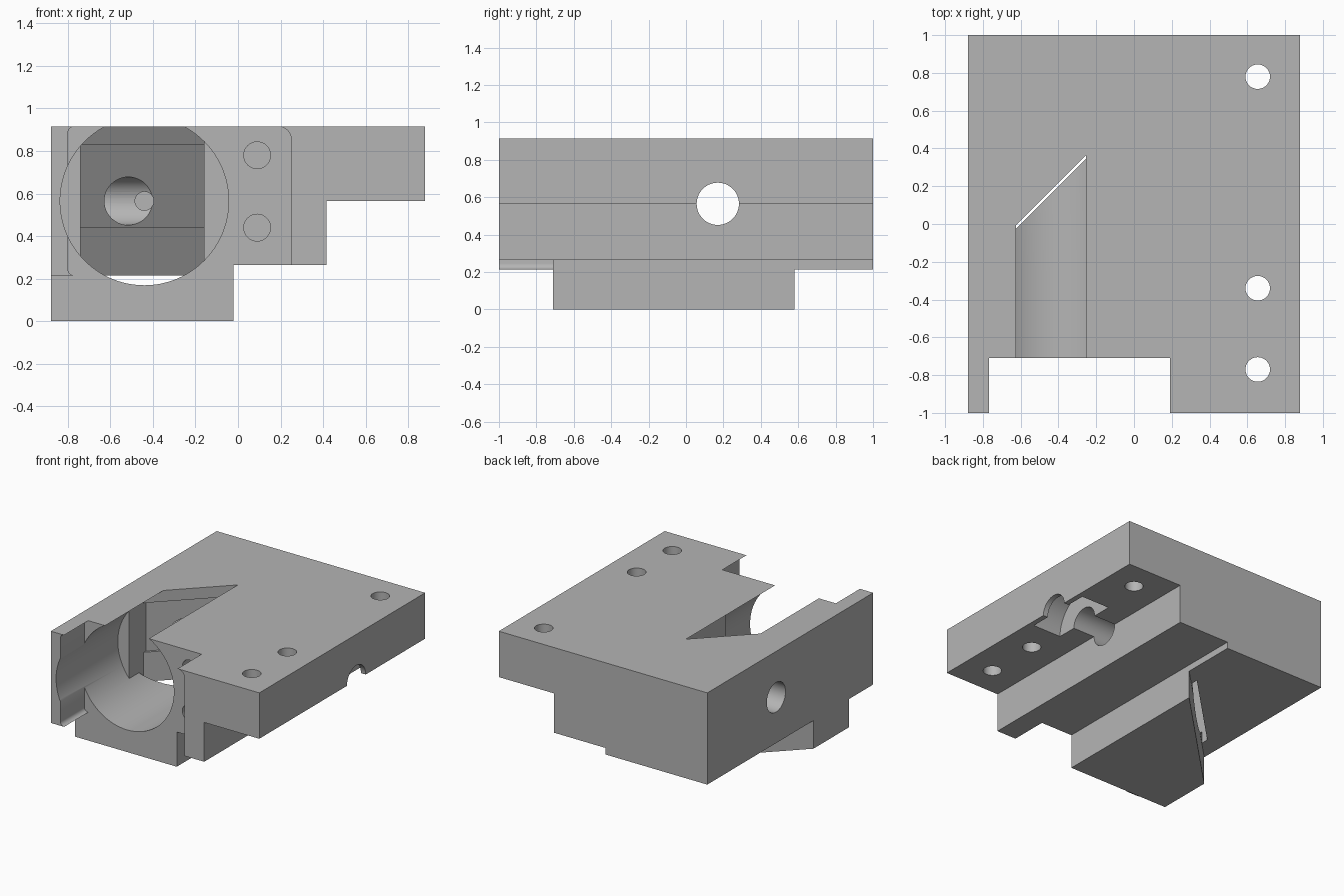
import bpy, bmesh
from math import cos, sin, pi, radians
from mathutils import Matrix, Vector

cube = bpy.data.objects.get("Cube")
if cube:
    bpy.data.objects.remove(cube, do_unlink=True)

grey = bpy.data.materials.new("machined grey")
grey.use_nodes = True
colour = (0.46, 0.46, 0.46, 1)
grey.diffuse_color = colour
grey.node_tree.nodes["Principled BSDF"].inputs["Base Color"].default_value = colour


def prism(name, profile, axis, start, end):
    """Extrude a closed 2D profile along an axis; z uses (x, y), y uses (x, z)."""
    bm = bmesh.new()
    place = {"z": lambda a, b, t: (a, b, t),
             "y": lambda a, b, t: (a, t, b),
             "x": lambda a, b, t: (t, a, b)}[axis]
    face = bm.faces.new([bm.verts.new(place(a, b, start)) for a, b in profile])
    new = bmesh.ops.extrude_face_region(bm, geom=[face])["geom"]
    verts = [v for v in new if isinstance(v, bmesh.types.BMVert)]
    bmesh.ops.translate(bm, verts=verts, vec=Vector(place(0, 0, end - start)))
    bmesh.ops.recalc_face_normals(bm, faces=bm.faces)
    mesh = bpy.data.meshes.new(name)
    bm.to_mesh(mesh)
    bm.free()
    mesh.materials.append(grey)
    ob = bpy.data.objects.new(name, mesh)
    bpy.context.collection.objects.link(ob)
    return ob


def arc(cx, cy, r, a0=0, a1=360, n=8):
    angles = [radians(a0 + (a1 - a0) * i / n) for i in range(n + 1)]
    return [(cx + r * cos(a), cy + r * sin(a)) for a in angles]


def rod(name, cx, cy, r, axis, start, end, n=48):
    return prism(name, arc(cx, cy, r, n=n)[:-1], axis, start, end)


def rect(a0, a1, b0, b1):
    return [(a0, b0), (a1, b0), (a1, b1), (a0, b1)]


def band(x0, x1, near, far):
    """Strip between two parallel 45 degree lines y = x + offset."""
    return [(x0, x0 + near), (x1, x1 + near), (x1, x1 + far), (x0, x0 + far)]


def combine(target, cutter, operation="DIFFERENCE"):
    mod = target.modifiers.new("cut", "BOOLEAN")
    mod.object, mod.operation, mod.solver = cutter, operation, "EXACT"
    bpy.context.view_layer.objects.active = target
    bpy.ops.object.modifier_apply(modifier=mod.name)
    bpy.data.objects.remove(cutter, do_unlink=True)


# Stepped body
body = prism("mount_body", [(-0.88, 0), (-0.02, 0), (-0.02, 0.265), (0.415, 0.265),
                            (0.415, 0.565), (0.88, 0.565), (0.88, 0.915), (-0.88, 0.915)],
             "y", -1, 1)

# Underside relief: diagonal at the back, straight at the front
combine(body, prism("back_relief", [(-1, -0.4), (0, 0.6), (0, 1.1), (-1, 1.1)], "z", -0.1, 0.215))
combine(body, prism("front_relief", rect(-1, 0, -1.1, -0.71), "z", -0.1, 0.215))

# Front pocket with rounded corners
pocket = ([(0.25, -0.1)] + arc(0.19, 0.855, 0.06, 0, 90) + [(0.19, 1), (-0.768, 1)]
          + arc(-0.768, 0.883, 0.032, 90, 180) + arc(-0.768, 0.247, 0.032, 180, 270)
          + [(-0.768, -0.1)])
combine(body, prism("front_pocket", pocket, "y", -1.1, -0.71))

# Large bore, its narrowed rear part ending on the diagonal
BX, BZ, BR = -0.44, 0.565, 0.396
combine(body, rod("bore_front", BX, BZ, BR, "y", -1.1, -0.255, 96))
rear = rod("bore_rear", BX, BZ, BR, "y", -0.5, 0.7, 96)
wedge = prism("wedge", [(-0.74, -0.4), (-0.16, -0.4), (-0.16, 0.458), (-0.74, -0.122)],
              "z", -0.2, 1.2)
combine(rear, wedge, "INTERSECT")
combine(body, rear)

# Diagonal plate recess, shallower below its ledge
combine(body, prism("recess_upper", band(-0.74, -0.16, 0.602, 0.685), "z", 0.44, 0.83))
combine(body, prism("recess_lower", band(-0.74, -0.147, 0.602, 0.66), "z", 0.2, 0.445))

# Cross hole, pin hole and wheel slot
combine(body, rod("cross_hole", 0.17, 0.565, 0.113, "x", -1, 1))
combine(body, rod("pin_hole", BX, BZ, 0.044, "y", 0, 0.5, 24))
combine(body, rod("wheel_slot", 0.17, 0.565, 0.265, "x", 0.6, 0.84, 64))

# Screw holes
for y in (0.78, -0.34, -0.77):
    combine(body, rod("top_hole", 0.655, y, 0.065, "z", 0.3, 1.1, 32))
for z in (0.78, 0.44):
    combine(body, rod("front_hole", 0.09, z, 0.063, "y", -0.8, -0.35, 32))

bpy.ops.object.select_all(action="DESELECT")
body.select_set(True)
bpy.context.view_layer.objects.active = body
bpy.ops.object.shade_smooth_by_angle(angle=radians(25))
